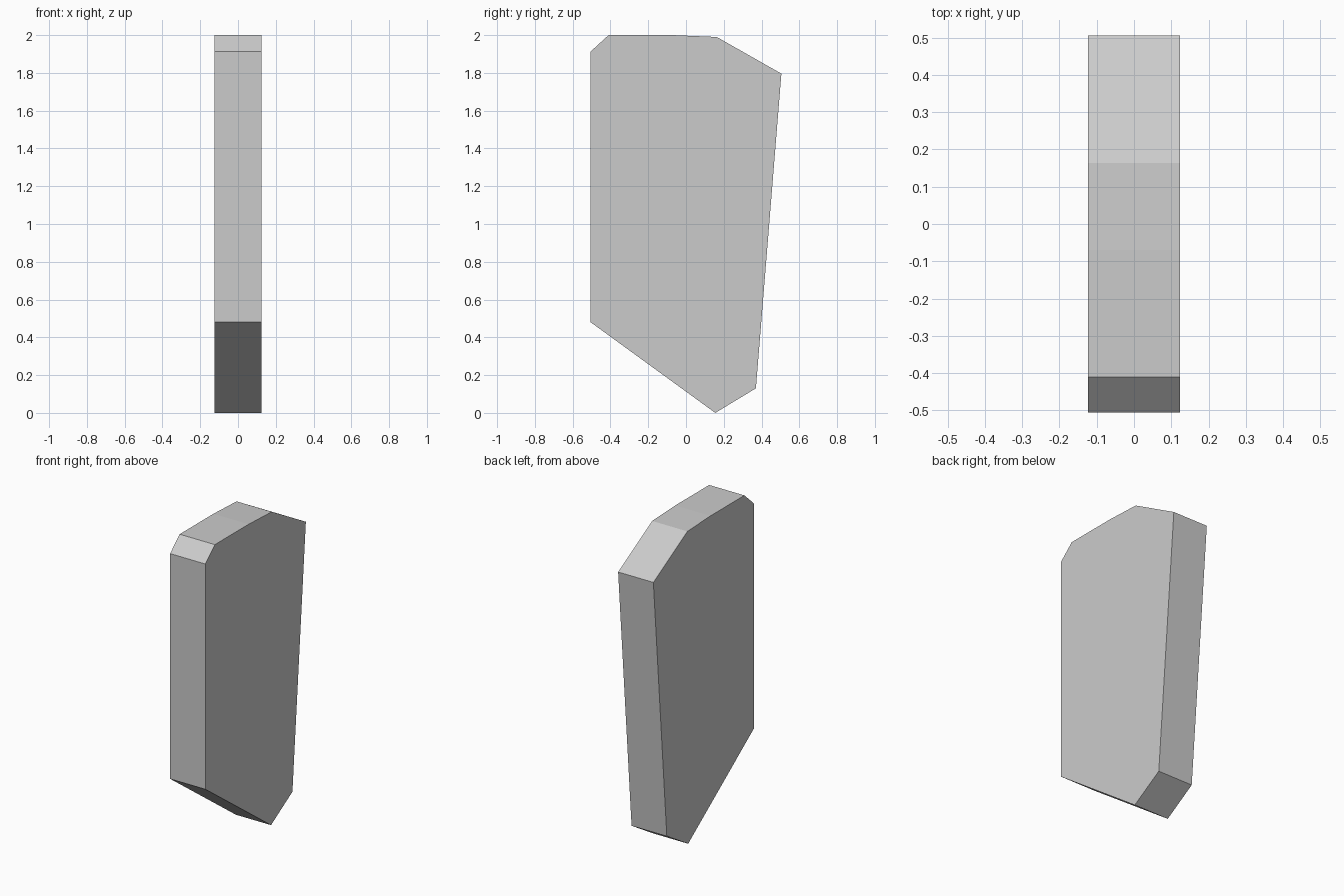
import bpy, bmesh
from mathutils import Vector

if "Cube" in bpy.data.objects:
    bpy.data.objects.remove(bpy.data.objects["Cube"])

# Side outline of the slab as (y, z)
OUTLINE = [(-0.505, 0.48), (0.155, 0.0), (0.37, 0.13), (0.505, 1.796),
           (0.163, 1.99), (-0.07, 2.0), (-0.41, 2.0), (-0.505, 1.913)]
THICKNESS = 0.248


def extruded_slab(name, outline, thickness):
    bm = bmesh.new()
    face = bm.faces.new([bm.verts.new((-thickness / 2, y, z)) for y, z in outline])
    result = bmesh.ops.extrude_face_region(bm, geom=[face])
    moved = [v for v in result["geom"] if isinstance(v, bmesh.types.BMVert)]
    bmesh.ops.translate(bm, verts=moved, vec=Vector((thickness, 0, 0)))
    bmesh.ops.recalc_face_normals(bm, faces=bm.faces)
    mesh = bpy.data.meshes.new(name)
    bm.to_mesh(mesh)
    bm.free()
    obj = bpy.data.objects.new(name, mesh)
    bpy.context.collection.objects.link(obj)
    return obj


# Upright faceted slab
extruded_slab("stone_slab", OUTLINE, THICKNESS)
